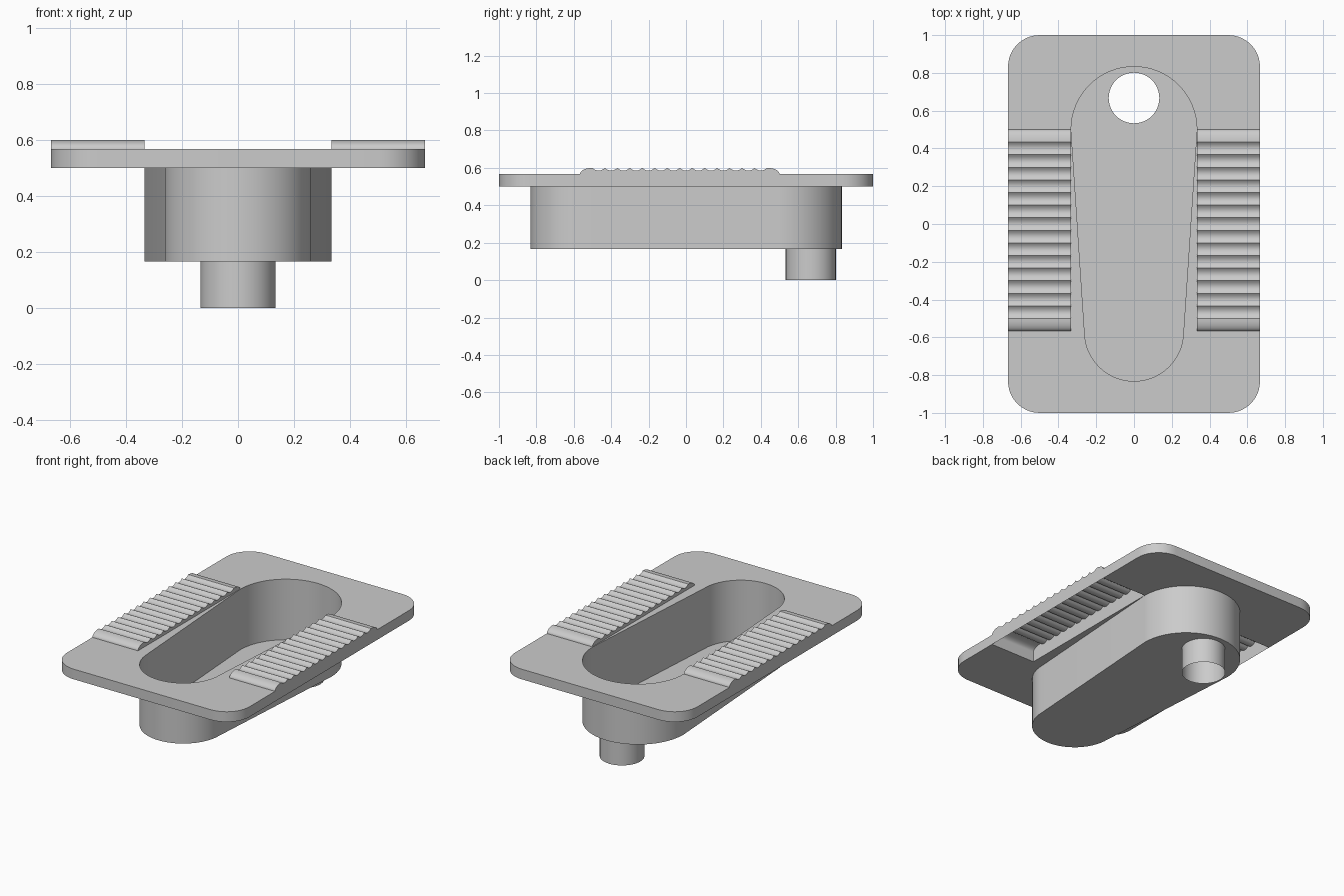
import bpy
import bmesh
import math

cube = bpy.data.objects.get("Cube")
if cube:
    bpy.data.objects.remove(cube, do_unlink=True)

# Main heights and sizes
FLOOR, UNDER, TOP, RIB = 0.167, 0.5, 0.567, 0.6
PAD_IN, PAD_OUT, PAD_FRONT, PAD_BACK = 0.334, 0.667, -0.567, 0.5
PIPE_Y, PIPE_R = 0.667, 0.134

grey = bpy.data.materials.new("light grey ceramic")
grey.use_nodes = True
grey.diffuse_color = (0.6, 0.6, 0.6, 1)
grey.node_tree.nodes["Principled BSDF"].inputs["Base Color"].default_value = (0.6, 0.6, 0.6, 1)


def arc(cx, cy, r, a0, a1, n):
    """Points along a circular arc, angles in degrees."""
    pts = []
    for i in range(n + 1):
        a = math.radians(a0 + (a1 - a0) * i / n)
        x = cx + r * math.cos(a)
        pts.append((0.0 if abs(x) < 1e-6 else x, cy + r * math.sin(a)))
    return pts


def flat(bm, pts, z, up=True):
    """Flat face from a counter-clockwise outline."""
    vs = [bm.verts.new((x, y, z)) for x, y in pts]
    bm.faces.new(vs if up else vs[::-1])


def wall(bm, pts, z0, z1):
    """Vertical sheet along a path; it faces right of the path direction."""
    low = [bm.verts.new((x, y, z0)) for x, y in pts]
    high = [bm.verts.new((x, y, z1)) for x, y in pts]
    for i in range(len(pts) - 1):
        bm.faces.new((low[i], low[i + 1], high[i + 1], high[i]))


def finish(bm, name):
    """Turn the +x half into a smooth, mirrored object."""
    bmesh.ops.remove_doubles(bm, verts=bm.verts, dist=1e-5)
    mesh = bpy.data.meshes.new(name)
    bm.to_mesh(mesh)
    bm.free()
    mesh.materials.append(grey)
    ob = bpy.data.objects.new(name, mesh)
    bpy.context.collection.objects.link(ob)
    bpy.ops.object.select_all(action='DESELECT')
    ob.select_set(True)
    bpy.context.view_layer.objects.active = ob
    bpy.ops.object.shade_smooth_by_angle(angle=math.radians(30))
    mod = ob.modifiers.new("mirror", 'MIRROR')
    mod.use_axis[0] = True
    mod.merge_threshold = 0.0005
    return ob


# Half outlines, from front to back
bowl = arc(0, -0.57, 0.262, -90, 0, 14) + arc(0, 0.5, 0.333, 0, 90, 16)
hole = arc(0, PIPE_Y, PIPE_R, -90, 90, 24)
rim_front = [(0, -1)] + arc(0.5, -0.833, 0.167, -90, 0, 10) + [(PAD_OUT, PAD_FRONT)]
rim_back = [(PAD_OUT, PAD_BACK)] + arc(0.5, 0.833, 0.167, 0, 90, 10) + [(0, 1)]
notch = [(PAD_IN, PAD_FRONT), (PAD_IN, PAD_BACK)]

# Slab with the bowl opening and a notch for each foot rest
bm = bmesh.new()
outline = rim_front + notch + rim_back + bowl[::-1]
flat(bm, outline, TOP)
flat(bm, outline, UNDER, up=False)
wall(bm, rim_front, UNDER, TOP)
wall(bm, rim_back, UNDER, TOP)
finish(bm, "slab")

# Bowl: thin wall and a floor with the drain hole
bm = bmesh.new()
wall(bm, bowl, FLOOR, TOP)
flat(bm, bowl + hole[::-1], FLOOR)
finish(bm, "bowl")

# Open drain pipe
bm = bmesh.new()
wall(bm, hole, 0, FLOOR)
finish(bm, "drain_pipe")

# Foot rests: rounded ends with a row of scooped grooves between them
STEP, GROOVES, DEPTH = (PAD_BACK - PAD_FRONT) / 16, 14, 0.015
profile = []
for i in range(8):
    a = math.pi / 2 * i / 8
    profile.append((PAD_FRONT + STEP * (1 - math.cos(a)), TOP + (RIB - TOP) * math.sin(a)))
for g in range(GROOVES):
    for i in range(8):
        t = i / 8
        profile.append((PAD_FRONT + STEP * (1 + g + t), RIB - DEPTH * 4 * t * (1 - t)))
for i in range(9):
    a = math.pi / 2 * (1 - i / 8)
    profile.append((PAD_BACK - STEP * (1 - math.cos(a)), TOP + (RIB - TOP) * math.sin(a)))
profile = [(PAD_FRONT, UNDER)] + profile + [(PAD_BACK, UNDER)]

bm = bmesh.new()
inner = [bm.verts.new((PAD_IN, y, z)) for y, z in profile]
outer = [bm.verts.new((PAD_OUT, y, z)) for y, z in profile]
for i in range(len(profile) - 1):
    bm.faces.new((inner[i], outer[i], outer[i + 1], inner[i + 1]))
bm.faces.new(inner)
bm.faces.new(outer[::-1])
finish(bm, "foot_rests")
